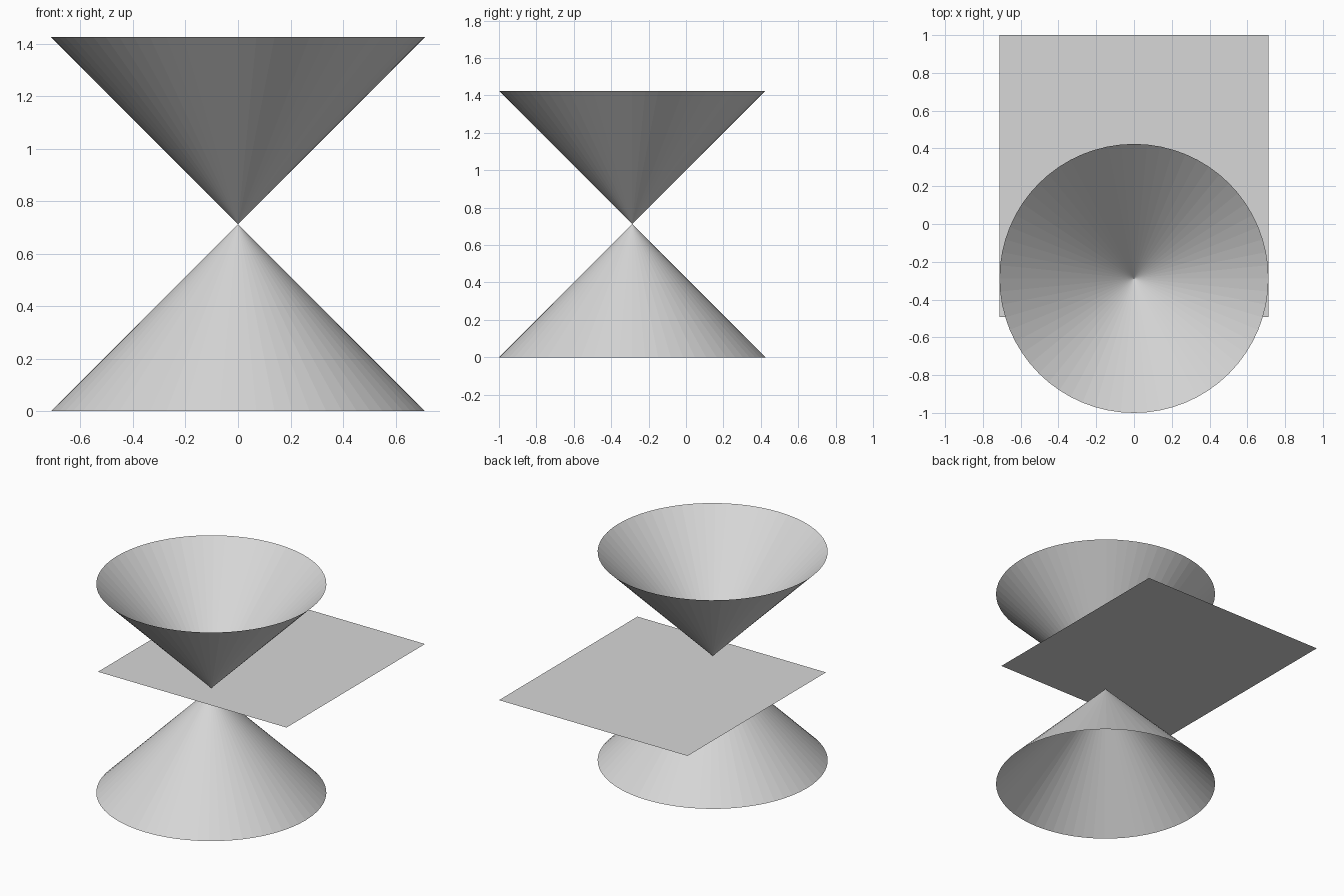
import bpy
import bmesh
import math

if "Cube" in bpy.data.objects:
    bpy.data.objects.remove(bpy.data.objects["Cube"])

R = 0.712           # rim radius, equal to the height of each cone
CY = -0.288         # y of the cone axis
SEGMENTS = 64

grey = bpy.data.materials.new("light grey")
grey.diffuse_color = (0.68, 0.68, 0.68, 1.0)
grey.use_nodes = True
grey.node_tree.nodes["Principled BSDF"].inputs["Base Color"].default_value = grey.diffuse_color


def add_object(name, bm):
    mesh = bpy.data.meshes.new(name)
    bm.to_mesh(mesh)
    bm.free()
    mesh.materials.append(grey)
    obj = bpy.data.objects.new(name, mesh)
    bpy.context.collection.objects.link(obj)
    return obj


def open_cone(name, rim_z):
    """Thin open cone shell from the shared apex to a rim at rim_z."""
    bm = bmesh.new()
    apex = bm.verts.new((0, CY, R))
    rim = []
    for i in range(SEGMENTS):
        a = 2 * math.pi * i / SEGMENTS
        rim.append(bm.verts.new((R * math.cos(a), CY + R * math.sin(a), rim_z)))
    for i in range(SEGMENTS):
        bm.faces.new((apex, rim[i], rim[(i + 1) % SEGMENTS]))
    bmesh.ops.recalc_face_normals(bm, faces=bm.faces)
    return add_object(name, bm)


# Two open cones meeting tip to tip
open_cone("lower_cone", 0.0)
open_cone("upper_cone", 2 * R)

# Flat sheet through the shared tip
bm = bmesh.new()
corners = [(-R, -0.493), (R, -0.493), (R, 1.0), (-R, 1.0)]
bm.faces.new([bm.verts.new((x, y, R)) for x, y in corners])
add_object("flat_sheet", bm)
